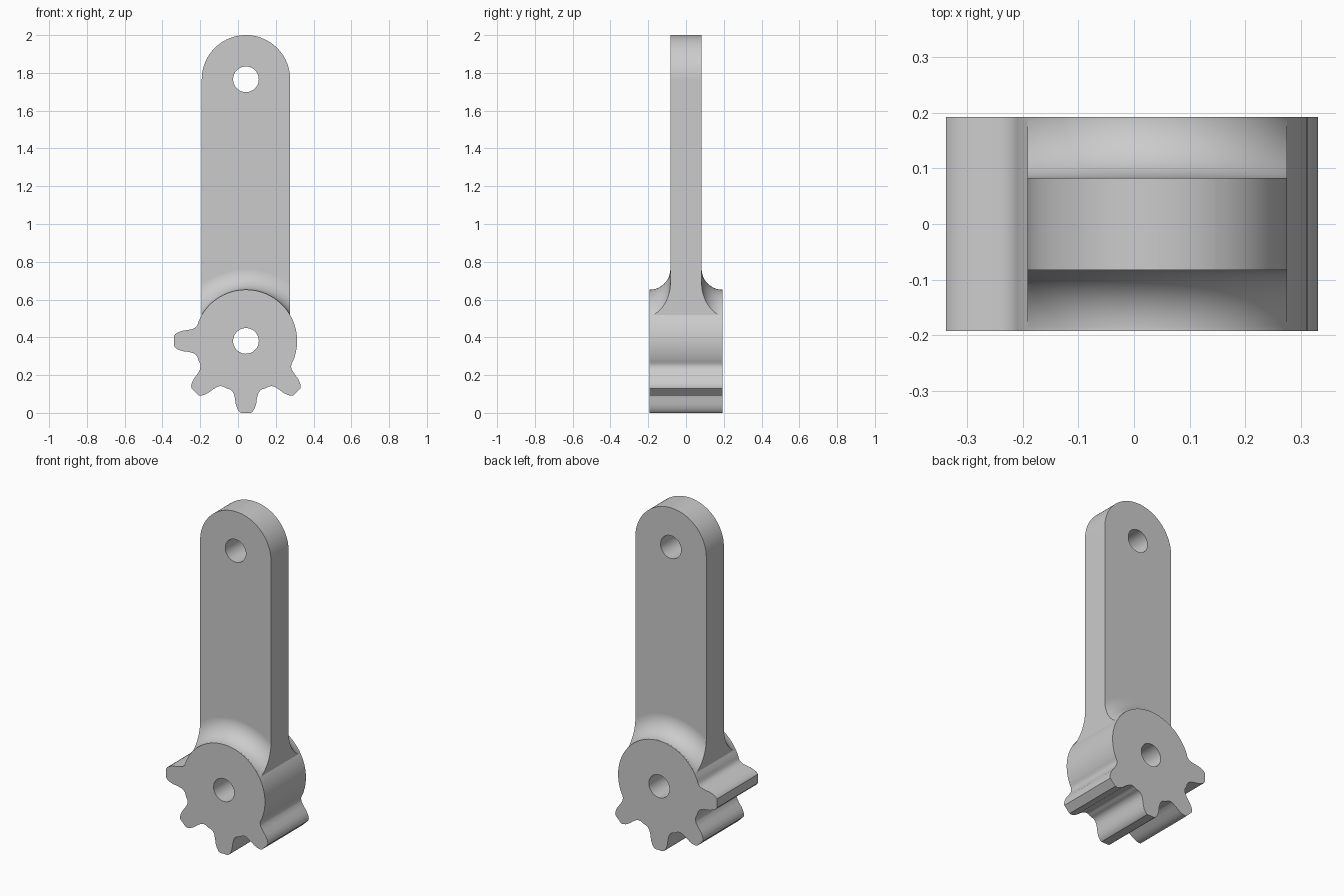
import bpy, bmesh
from math import sin, cos, pi, radians, atan2, hypot

cube = bpy.data.objects.get("Cube")
if cube:
    bpy.data.objects.remove(cube, do_unlink=True)

CX, HUB_Z, TOP_Z = 0.042, 0.381, 1.766       # pivot centres
HUB_R, HUB_Y = 0.271, 0.193
ARM_R, ARM_Y = 0.234, 0.083
BORE_R = 0.068

grey = bpy.data.materials.new("plain grey")
grey.use_nodes = True
grey.diffuse_color = (0.6, 0.6, 0.6, 1)
grey.node_tree.nodes["Principled BSDF"].inputs["Base Color"].default_value = (0.6, 0.6, 0.6, 1)


def finish(name, bm):
    bmesh.ops.recalc_face_normals(bm, faces=bm.faces)
    mesh = bpy.data.meshes.new(name)
    bm.to_mesh(mesh)
    bm.free()
    mesh.materials.append(grey)
    ob = bpy.data.objects.new(name, mesh)
    bpy.context.collection.objects.link(ob)
    return ob


def prism(name, outline, half):
    """Extrude an x-z outline symmetrically along y."""
    bm = bmesh.new()
    face = bm.faces.new([bm.verts.new((x, -half, z)) for x, z in outline])
    ext = bmesh.ops.extrude_face_region(bm, geom=[face])["geom"]
    bmesh.ops.translate(bm, vec=(0, 2 * half, 0),
                        verts=[v for v in ext if isinstance(v, bmesh.types.BMVert)])
    return finish(name, bm)


def lathe(name, profile):
    """Spin a closed (radius, y) profile around the hub axis."""
    bm = bmesh.new()
    vs = [bm.verts.new((CX + r, y, HUB_Z)) for r, y in profile]
    edges = [bm.edges.new((a, b)) for a, b in zip(vs, vs[1:] + vs[:1])]
    bmesh.ops.spin(bm, geom=vs + edges, cent=(CX, 0, HUB_Z), axis=(0, 1, 0),
                   angle=2 * pi, steps=96, use_duplicate=False)
    bmesh.ops.remove_doubles(bm, verts=bm.verts, dist=1e-5)
    return finish(name, bm)


def arc(z, r, start, end, n):
    angles = [start + (end - start) * i / n for i in range(n + 1)]
    return [(CX + r * cos(a), z + r * sin(a)) for a in angles]


def combine(ob, other, operation):
    """Apply a boolean and discard the helper."""
    mod = ob.modifiers.new("cut", 'BOOLEAN')
    mod.operation, mod.solver, mod.object = operation, 'EXACT', other
    bpy.context.view_layer.objects.active = ob
    bpy.ops.object.modifier_apply(modifier=mod.name)
    bpy.data.objects.remove(other, do_unlink=True)


# Gear hub: four teeth on the lower side, plain round upper side
flank = [(.256, .085), (.265, .073), (.28, .064), (.305, .058),
         (.335, .054), (.358, .046), (.374, .036), (.381, .026)]
tooth = [(d, -w) for d, w in flank] + [(d, w) for d, w in reversed(flank)]
root = atan2(flank[0][1], flank[0][0])
outline = []
for k in range(4):
    a = pi + k * pi / 4
    outline += [(CX + d * cos(a) - w * sin(a), HUB_Z + d * sin(a) + w * cos(a))
                for d, w in tooth]
    if k < 3:
        outline += arc(HUB_Z, HUB_R, a + root, a + pi / 4 - root, 4)[1:-1]
outline += arc(HUB_Z, HUB_R, radians(315) + root, 3 * pi - root, 64)[1:-1]
hub = prism("gear_lever", outline, HUB_Y)

# Arm: thick blank, thinned on both sides by a cutter that leaves the fillet
blank = [(CX - ARM_R, HUB_Z), (CX + ARM_R, HUB_Z)] + arc(TOP_Z, ARM_R, 0, pi, 48)
arm = prism("arm", blank, HUB_Y - 0.005)
fillet = HUB_Y - ARM_Y
for side in (-1, 1):
    curve = [(HUB_R + fillet * (1 - cos(t)), side * (HUB_Y - fillet * sin(t)))
             for t in (i * pi / 32 for i in range(17))]
    curve += [(2, side * ARM_Y), (2, side * 0.3), (HUB_R, side * 0.3)]
    combine(arm, lathe("fillet_cutter", curve), 'DIFFERENCE')
combine(hub, arm, 'UNION')

# Pivot bores
for z in (HUB_Z, TOP_Z):
    combine(hub, prism("bore_cutter", arc(z, BORE_R, 0, 2 * pi, 48)[:-1], 0.4), 'DIFFERENCE')

# Smooth curved walls, keep machined edges crisp
bpy.ops.object.select_all(action='DESELECT')
hub.select_set(True)
bpy.context.view_layer.objects.active = hub
bpy.ops.object.shade_smooth_by_angle(angle=radians(28))
normals = hub.modifiers.new("weighted_normals", 'WEIGHTED_NORMAL')
normals.keep_sharp = True
